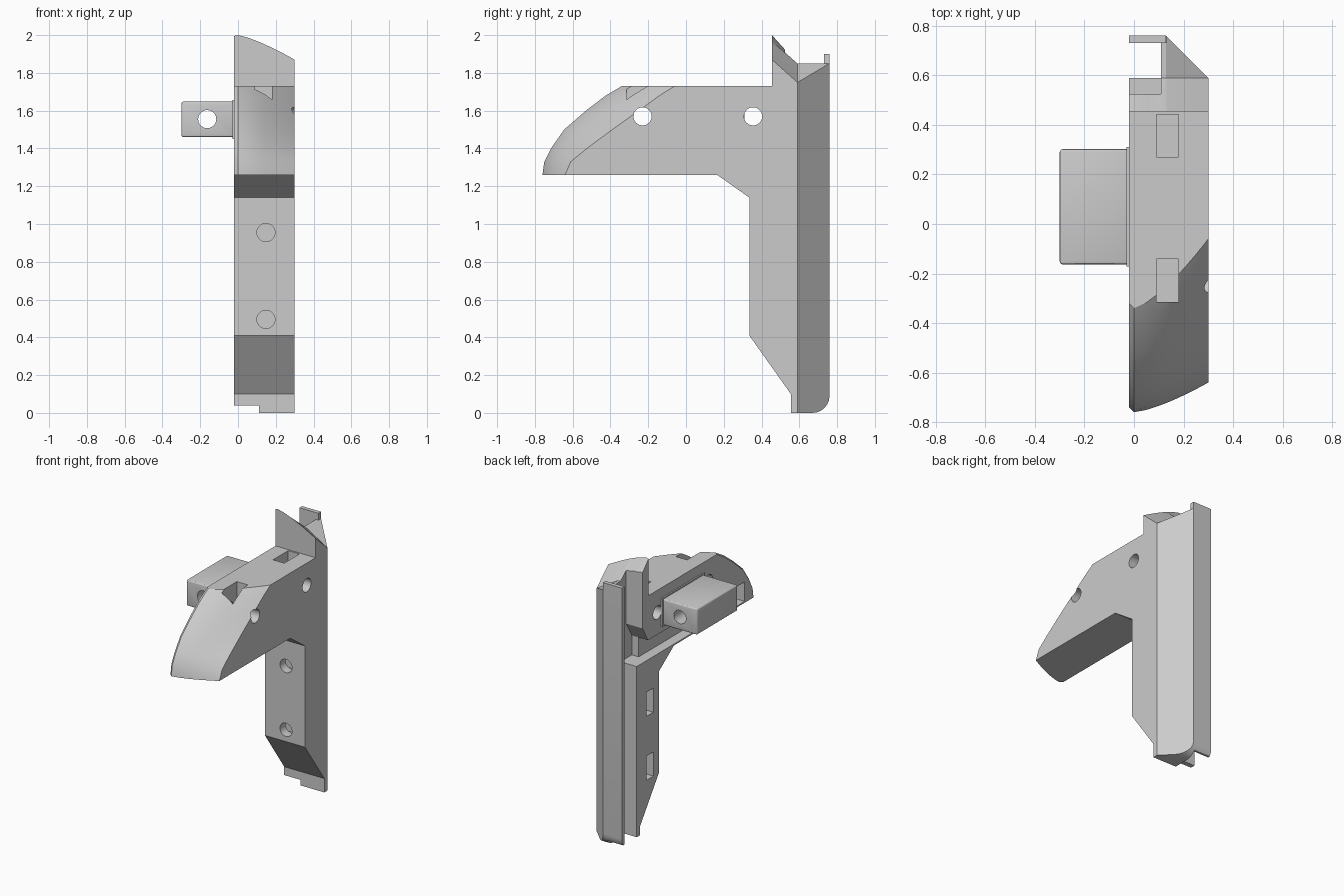
import bpy, bmesh, math
from mathutils import Matrix

old = bpy.data.objects.get("Cube")
if old:
    bpy.data.objects.remove(old, do_unlink=True)

grey = bpy.data.materials.new("plain_grey")
grey.use_nodes = True
colour = (0.6, 0.6, 0.6, 1)
grey.diffuse_color = colour
grey.node_tree.nodes["Principled BSDF"].inputs["Base Color"].default_value = colour


def finish(bm, name):
    bmesh.ops.recalc_face_normals(bm, faces=bm.faces)
    mesh = bpy.data.meshes.new(name)
    bm.to_mesh(mesh)
    bm.free()
    mesh.materials.append(grey)
    ob = bpy.data.objects.new(name, mesh)
    bpy.context.collection.objects.link(ob)
    return ob


def loft(name, rings):
    """Skin closed rings of 3D points and cap both ends."""
    bm = bmesh.new()
    rows = [[bm.verts.new(p) for p in ring] for ring in rings]
    n = len(rows[0])
    for a, b in zip(rows, rows[1:]):
        for i in range(n):
            j = (i + 1) % n
            bm.faces.new((a[i], a[j], b[j], b[i]))
    bm.faces.new(rows[0])
    bm.faces.new(rows[-1])
    return finish(bm, name)


def side_prism(name, outline, x0, x1):
    return loft(name, [[(x, y, z) for y, z in outline] for x in (x0, x1)])


def box(name, x, y, z):
    return side_prism(name, [(y[0], z[0]), (y[1], z[0]), (y[1], z[1]), (y[0], z[1])], *x)


def rod(name, centre, radius, length, axis):
    bm = bmesh.new()
    turn = Matrix.Rotation(math.pi / 2, 4, "Y" if axis == "X" else "X")
    bmesh.ops.create_cone(bm, cap_ends=True, segments=32, radius1=radius, radius2=radius,
                          depth=length, matrix=Matrix.Translation(centre) @ turn)
    return finish(bm, name)


def apply(ob, mod):
    bpy.context.view_layer.objects.active = ob
    bpy.ops.object.modifier_apply(modifier=mod.name)


def combine(ob, tool, operation="DIFFERENCE"):
    mod = ob.modifiers.new("combine", "BOOLEAN")
    mod.operation, mod.solver, mod.object = operation, "EXACT", tool
    apply(ob, mod)
    bpy.data.objects.remove(tool, do_unlink=True)


# Body: side outline swept across x, with a raked nose and a sloping fin
NOSE = [  # height, y on the right side, y on the left side
    (1.73, -0.34, -0.06), (1.68, -0.425, -0.14), (1.60, -0.53, -0.25), (1.50, -0.645, -0.39),
    (1.40, -0.715, -0.525), (1.33, -0.75, -0.61), (1.26, -0.76, -0.64)]


def body_ring(x):
    t = max(x, 0) / 0.3
    inset = 0.02 if x < -0.01 else 0
    fin = 2.0 - 0.13 * t ** 1.3 - inset * 0.2
    shelf = 1.85 - 0.59 * max(0, x - 0.13)
    tab = 1.9 if x <= 0.13 else shelf + 0.001
    nose = [(a + (b - a) * t ** 1.4 + inset, z) for z, a, b in NOSE]
    column = [(0.165, 1.26), (0.335, 1.14), (0.335, 0.41), (0.555, 0.10), (0.555, 0)]
    foot = [(0.67 + 0.09 * math.sin(a), 0.09 - 0.09 * math.cos(a))
            for a in [math.pi / 12 * i for i in range(7)]]
    top = [(0.76, tab), (0.73, tab), (0.73, shelf), (0.59, shelf), (0.455, fin), (0.455, 1.73)]
    return [(x, y, z) for y, z in nose + column + foot + top]


stations = [-0.02, 0, 0.05, 0.1, 0.13, 0.131, 0.17, 0.21, 0.25, 0.28, 0.3]
body = loft("bracket_body", [body_ring(x) for x in stations])

# Long chamfer down the rear left corner
corner = [(0.12, 0.77), (0.31, 0.58), (0.4, 0.58), (0.4, 0.9), (0.12, 0.9)]
combine(body, loft("chamfer", [[(x, y, z) for x, y in corner] for z in (-0.1, 2.1)]))

# Vertical rail channel, side groove and foot notch on the right side
channel = [(0.59, -0.1), (0.73, -0.1), (0.73, 2.1), (0.525, 2.1), (0.525, 1.52),
           (0.46, 1.41), (0.46, 1.27), (0.59, 1.27)]
combine(body, side_prism("channel", channel, -0.1, 0.11))
combine(body, box("groove", (-0.1, 0.055), (-0.64, 0.5), (1.27, 1.41)))
combine(body, box("notch", (-0.1, 0.11), (0.5, 0.9), (-0.1, 0.04)))

# Cross bolt holes with nut pockets in the arm
for y in (-0.23, 0.355):
    combine(body, rod("bolt_hole", (0.14, y, 1.57), 0.048, 0.6, "X"))
    combine(body, box("nut_pocket", (0.09, 0.18), (y - 0.085, y + 0.088), (1.48, 1.85)))

# Front bolt holes with nut pockets in the column
for z in (0.495, 0.955):
    combine(body, rod("bolt_hole", (0.148, 0.39, z), 0.048, 0.28, "Y"))
    combine(body, box("nut_pocket", (-0.1, 0.235), (0.4, 0.48), (z - 0.087, z + 0.087)))

# Side block with rounded edges and a through hole
block = box("side_block", (-0.3, -0.019), (-0.163, 0.302), (1.46, 1.648))
bevel = block.modifiers.new("round", "BEVEL")
bevel.width, bevel.segments = 0.012, 3
apply(block, bevel)
combine(block, rod("pin_hole", (-0.163, 0.07, 1.555), 0.048, 0.8, "Y"))
collar = box("block_collar", (-0.03, -0.015), (-0.172, 0.311), (1.451, 1.657))

for ob in (body, block, collar):
    bpy.ops.object.select_all(action="DESELECT")
    ob.select_set(True)
    bpy.context.view_layer.objects.active = ob
    bpy.ops.object.shade_smooth_by_angle(angle=math.radians(25))
